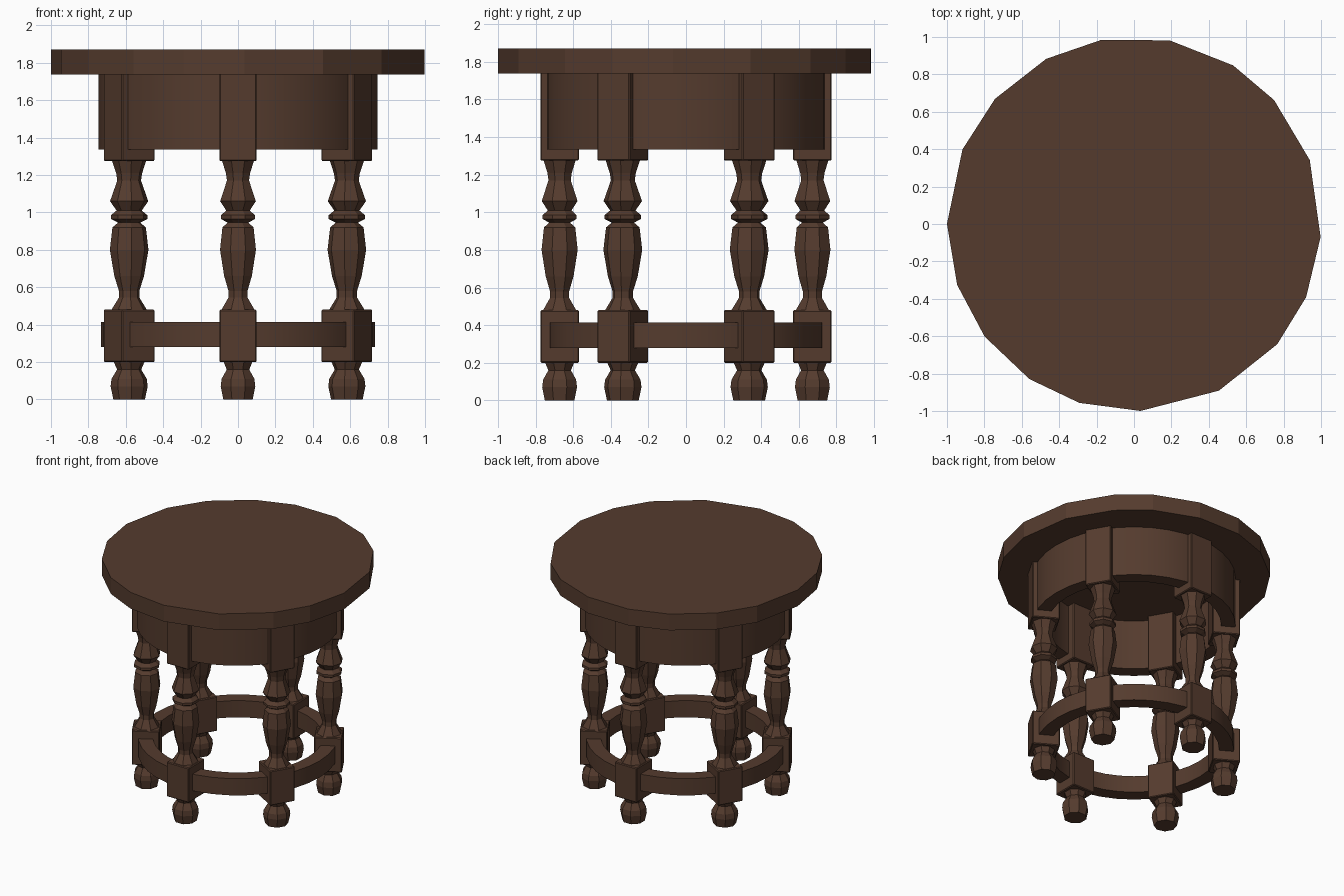
import bpy, bmesh, math
from mathutils import Matrix

if "Cube" in bpy.data.objects:
    bpy.data.objects.remove(bpy.data.objects["Cube"])

wood = bpy.data.materials.new("dark brown wood")
wood.diffuse_color = (0.09, 0.044, 0.027, 1)
wood.use_nodes = True
wood.node_tree.nodes["Principled BSDF"].inputs["Base Color"].default_value = wood.diffuse_color


def finish(name, bm, smooth=False):
    bmesh.ops.recalc_face_normals(bm, faces=bm.faces[:])
    mesh = bpy.data.meshes.new(name)
    bm.to_mesh(mesh)
    bm.free()
    mesh.materials.append(wood)
    obj = bpy.data.objects.new(name, mesh)
    bpy.context.collection.objects.link(obj)
    if smooth:
        bpy.ops.object.select_all(action='DESELECT')
        obj.select_set(True)
        bpy.context.view_layer.objects.active = obj
        bpy.ops.object.shade_smooth_by_angle(angle=math.radians(25))
    return obj


def ring(name, r_in, r_out, z0, z1, n=36):
    """Flat-topped hoop with a rectangular section."""
    bm = bmesh.new()
    section = [(r_in, z0), (r_out, z0), (r_out, z1), (r_in, z1)]
    rows = []
    for i in range(n):
        a = 2 * math.pi * i / n
        rows.append([bm.verts.new((r * math.cos(a), r * math.sin(a), z)) for r, z in section])
    for i in range(n):
        p, q = rows[i], rows[(i + 1) % n]
        for j in range(4):
            k = (j + 1) % 4
            bm.faces.new((p[j], q[j], q[k], p[k]))
    return finish(name, bm, True)


def lathe(bm, profile, sides, x):
    """Turned section around a vertical axis at distance x."""
    rows = []
    for r, z in profile:
        rows.append([bm.verts.new((x + r * math.cos(2 * math.pi * (i + 0.5) / sides),
                                   r * math.sin(2 * math.pi * (i + 0.5) / sides), z))
                     for i in range(sides)])
    for p, q in zip(rows, rows[1:]):
        for i in range(sides):
            k = (i + 1) % sides
            bm.faces.new((p[i], p[k], q[k], q[i]))
    bm.faces.new(rows[0][::-1])
    bm.faces.new(rows[-1])


def block(bm, x, z0, z1, bevel):
    """Square post section, its edges slightly chamfered."""
    m = Matrix.Translation((x, 0, (z0 + z1) / 2)) @ Matrix.Diagonal((0.205, 0.2, z1 - z0, 1))
    verts = bmesh.ops.create_cube(bm, size=1, matrix=m)["verts"]
    edges = list({e for v in verts for e in v.link_edges})
    bmesh.ops.bevel(bm, geom=edges, offset=bevel, segments=1, affect='EDGES')


# Tabletop: irregular 18-sided disc
angles = [-161, -143, -124, -107, -88, -63, -40, -23, -4,
          20, 41.5, 58, 79, 100, 118, 138, 156.5, 180]
bm = bmesh.new()
base = [bm.verts.new((math.cos(math.radians(a)), math.sin(math.radians(a)), 1.738)) for a in angles]
face = bm.faces.new(base)
top = bmesh.ops.extrude_face_region(bm, geom=[face], use_keep_orig=True)["geom"]
for v in top:
    if isinstance(v, bmesh.types.BMVert):
        v.co.z = 1.87
finish("tabletop", bm)

# Apron and stretcher hoops
ring("apron", 0.64, 0.745, 1.335, 1.74)
ring("stretcher_ring", 0.625, 0.733, 0.28, 0.415)

# Six turned legs with square blocks
foot = [(0.085, 0.0), (0.1, 0.07), (0.095, 0.11), (0.065, 0.16), (0.085, 0.205)]
shaft = [(0.098, 0.475), (0.055, 0.545), (0.055, 0.58), (0.08, 0.66), (0.104, 0.8),
         (0.09, 0.92), (0.06, 0.945), (0.098, 0.965), (0.098, 0.985), (0.068, 1.01),
         (0.103, 1.06), (0.064, 1.17), (0.07, 1.21), (0.095, 1.285)]
R = 0.672
for i in range(6):
    bm = bmesh.new()
    lathe(bm, foot, 8, R)
    block(bm, R, 0.2, 0.48, 0.006)
    lathe(bm, shaft, 8, R)
    block(bm, R, 1.275, 1.745, 0.006)
    bm.transform(Matrix.Rotation(math.radians(30 + 60 * i), 4, 'Z'))
    finish(f"leg_{i + 1}", bm)
